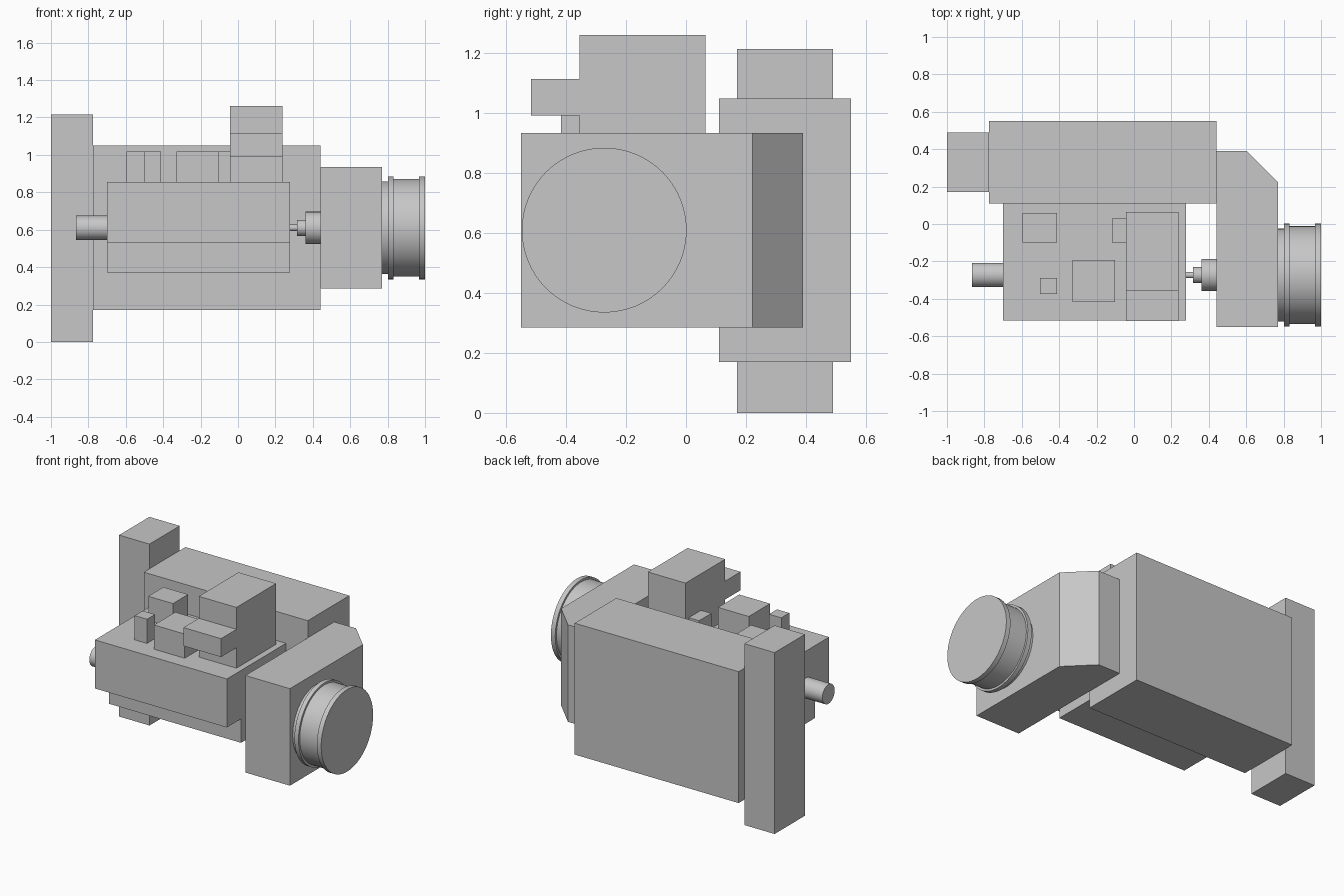
import bpy
import bmesh
import math
from mathutils import Matrix

cube = bpy.data.objects.get("Cube")
if cube:
    bpy.data.objects.remove(cube, do_unlink=True)

# Single plain grey
grey = bpy.data.materials.new("light grey")
grey.use_nodes = True
colour = (0.57, 0.57, 0.57, 1)
grey.diffuse_color = colour
grey.node_tree.nodes["Principled BSDF"].inputs["Base Color"].default_value = colour


def finish(name, bm):
    bmesh.ops.recalc_face_normals(bm, faces=bm.faces)
    mesh = bpy.data.meshes.new(name)
    bm.to_mesh(mesh)
    bm.free()
    mesh.materials.append(grey)
    obj = bpy.data.objects.new(name, mesh)
    bpy.context.collection.objects.link(obj)
    return obj


def prism(name, points, axis, start, end):
    """Extrude a closed outline along x or z."""
    bm = bmesh.new()
    place = {"x": lambda p: (start, p[0], p[1]), "z": lambda p: (p[0], p[1], start)}[axis]
    face = bm.faces.new([bm.verts.new(place(p)) for p in points])
    moved = bmesh.ops.extrude_face_region(bm, geom=[face])["geom"]
    step = (end - start, 0, 0) if axis == "x" else (0, 0, end - start)
    bmesh.ops.translate(bm, vec=step, verts=[v for v in moved if isinstance(v, bmesh.types.BMVert)])
    return finish(name, bm)


def box(name, x, y, z):
    outline = [(x[0], y[0]), (x[1], y[0]), (x[1], y[1]), (x[0], y[1])]
    return prism(name, outline, "z", *z)


def turned(name, profile, y=-0.273, z=0.61, sides=64):
    """Revolve an (x, radius) profile around a line along x."""
    bm = bmesh.new()
    path = [(profile[0][0], 0)] + profile + [(profile[-1][0], 0)]
    verts = [bm.verts.new((px, r, 0)) for px, r in path]
    edges = [bm.edges.new(pair) for pair in zip(verts, verts[1:])]
    bmesh.ops.spin(bm, geom=verts + edges, cent=(0, 0, 0), axis=(1, 0, 0),
                   angle=math.tau, steps=sides)
    bmesh.ops.remove_doubles(bm, verts=bm.verts, dist=0.0001)
    bmesh.ops.transform(bm, matrix=Matrix.Translation((0, y, z)), verts=bm.verts)
    obj = finish(name, bm)
    bpy.ops.object.select_all(action="DESELECT")
    obj.select_set(True)
    bpy.context.view_layer.objects.active = obj
    bpy.ops.object.shade_smooth_by_angle(angle=math.radians(30))
    return obj


# Rear housing and tall end column
box("main_housing", (-0.775, 0.44), (0.11, 0.55), (0.17, 1.05))
box("end_column", (-1, -0.775), (0.17, 0.49), (0, 1.215))

# Drive head with a chamfered back corner
prism("drive_head", [(0.44, -0.55), (0.77, -0.55), (0.77, 0.222), (0.602, 0.39), (0.44, 0.39)],
      "z", 0.285, 0.935)

# Stepped motor body at the front
box("body_upper", (-0.70, 0.278), (-0.515, 0.11), (0.53, 0.855))
box("body_lower", (-0.70, 0.278), (-0.365, 0.11), (0.37, 0.53))

# Small blocks on the body
for name, x, y in [("block_back", (-0.595, -0.412), (-0.10, 0.06)),
                   ("block_small", (-0.503, -0.412), (-0.375, -0.29)),
                   ("block_middle", (-0.33, -0.102), (-0.418, -0.193)),
                   ("block_side", (-0.118, -0.042), (-0.10, 0.03))]:
    box(name, x, y, (0.855, 1.017))

# Tower with a forward overhang
prism("tower", [(0.065, 0.855), (0.065, 1.262), (-0.355, 1.262), (-0.355, 1.115),
                (-0.518, 1.115), (-0.518, 0.992), (-0.355, 0.992), (-0.355, 0.855)],
      "x", -0.042, 0.237)

# Shafts and flanged drum
turned("left_shaft", [(-0.865, 0.065), (-0.70, 0.065)])
turned("stepped_coupling", [(0.278, 0.017), (0.315, 0.017), (0.315, 0.043),
                            (0.362, 0.043), (0.362, 0.086), (0.44, 0.086)])
turned("flanged_drum", [(0.77, 0.248), (0.802, 0.248), (0.802, 0.275), (0.832, 0.275),
                        (0.832, 0.261), (0.968, 0.261), (0.968, 0.275), (1, 0.275)])
